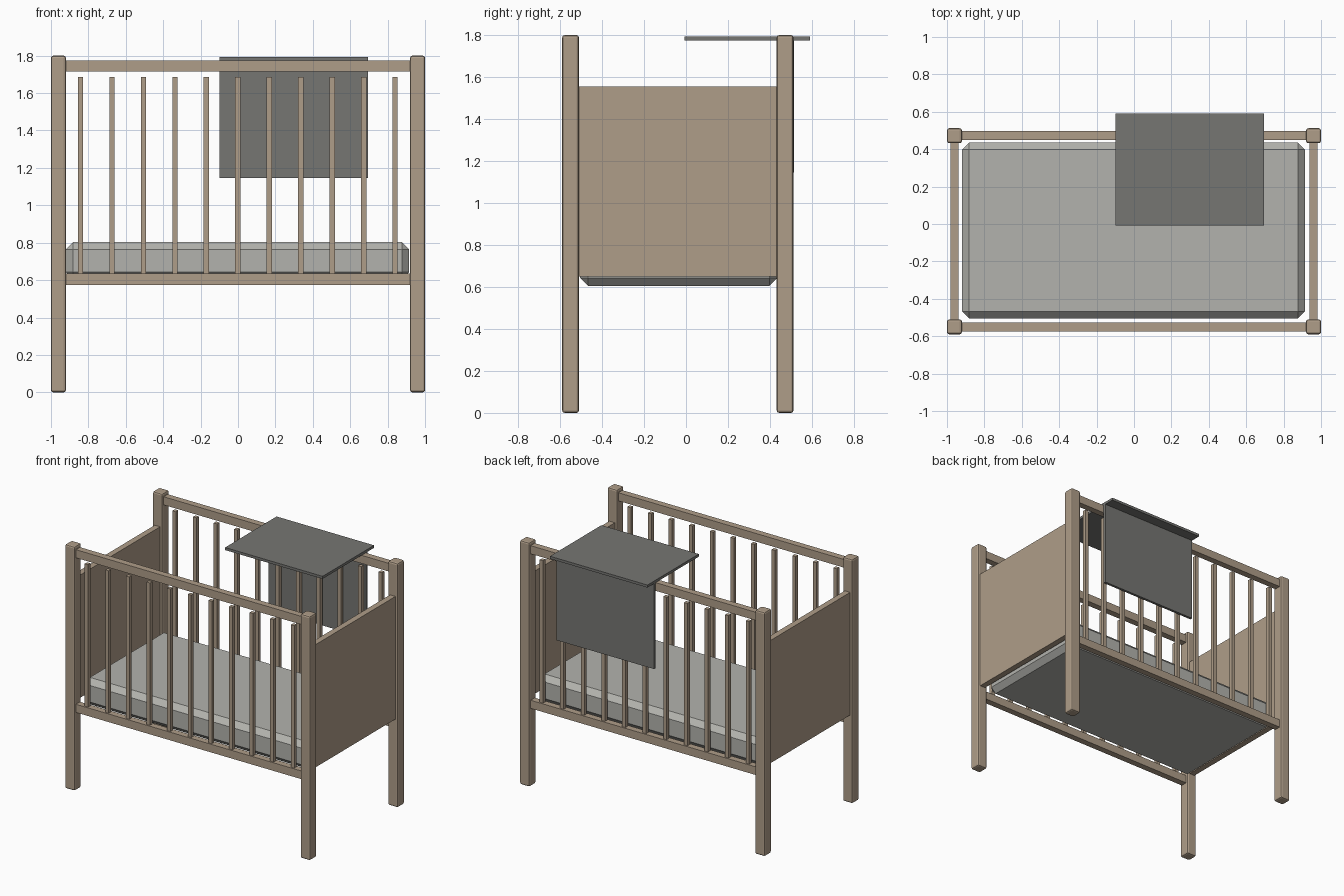
import bpy

if "Cube" in bpy.data.objects:
    bpy.data.objects.remove(bpy.data.objects["Cube"])

def material(name, color):
    m = bpy.data.materials.new(name)
    m.diffuse_color = (*color, 1)
    m.use_nodes = True
    m.node_tree.nodes["Principled BSDF"].inputs["Base Color"].default_value = m.diffuse_color
    return m

wood = material("wood", (0.43, 0.34, 0.25))
cloth = material("mattress_cloth", (0.45, 0.45, 0.42))
blanket = material("blanket_cloth", (0.18, 0.18, 0.17))

def box(name, lo, hi, mat, bevel=0, segments=1):
    bpy.ops.mesh.primitive_cube_add(size=1, location=[(a + b) / 2 for a, b in zip(lo, hi)])
    o = bpy.context.object
    o.name = name
    o.scale = [b - a for a, b in zip(lo, hi)]
    bpy.ops.object.transform_apply(location=False, rotation=False, scale=True)
    o.data.materials.append(mat)
    if bevel:
        m = o.modifiers.new("bevel", 'BEVEL')
        m.width, m.segments = bevel, segments
    return o

for side, y in (("front", -0.55), ("back", 0.472)):
    # corner posts
    for x in (-0.96, 0.96):
        box(side + "_post", (x - 0.04, y - 0.04, 0), (x + 0.04, y + 0.04, 1.8), wood, 0.012, 2)
    # long rails
    for label, z0, z1 in (("top", 1.715, 1.775), ("bottom", 0.575, 0.635)):
        box(f"{side}_{label}_rail", (-0.925, y - 0.024, z0), (0.925, y + 0.024, z1), wood)
    # slats stop just short of the top rail
    for i in range(11):
        x = -0.842 + i * 0.1682
        box(side + "_slat", (x - 0.014, y - 0.014, 0.63), (x + 0.014, y + 0.014, 1.685), wood)

# end panels
for x in (-0.96, 0.96):
    box("end_panel", (x - 0.022, -0.515, 0.65), (x + 0.022, 0.437, 1.555), wood)

# mattress with chamfered edges
box("mattress", (-0.92, -0.505, 0.605), (0.915, 0.435, 0.803), cloth, 0.038)

# blanket draped over the back rail
box("blanket_top", (-0.10, -0.007, 1.775), (0.695, 0.592, 1.794), blanket)
box("blanket_drop", (-0.10, 0.496, 1.145), (0.695, 0.515, 1.78), blanket)
